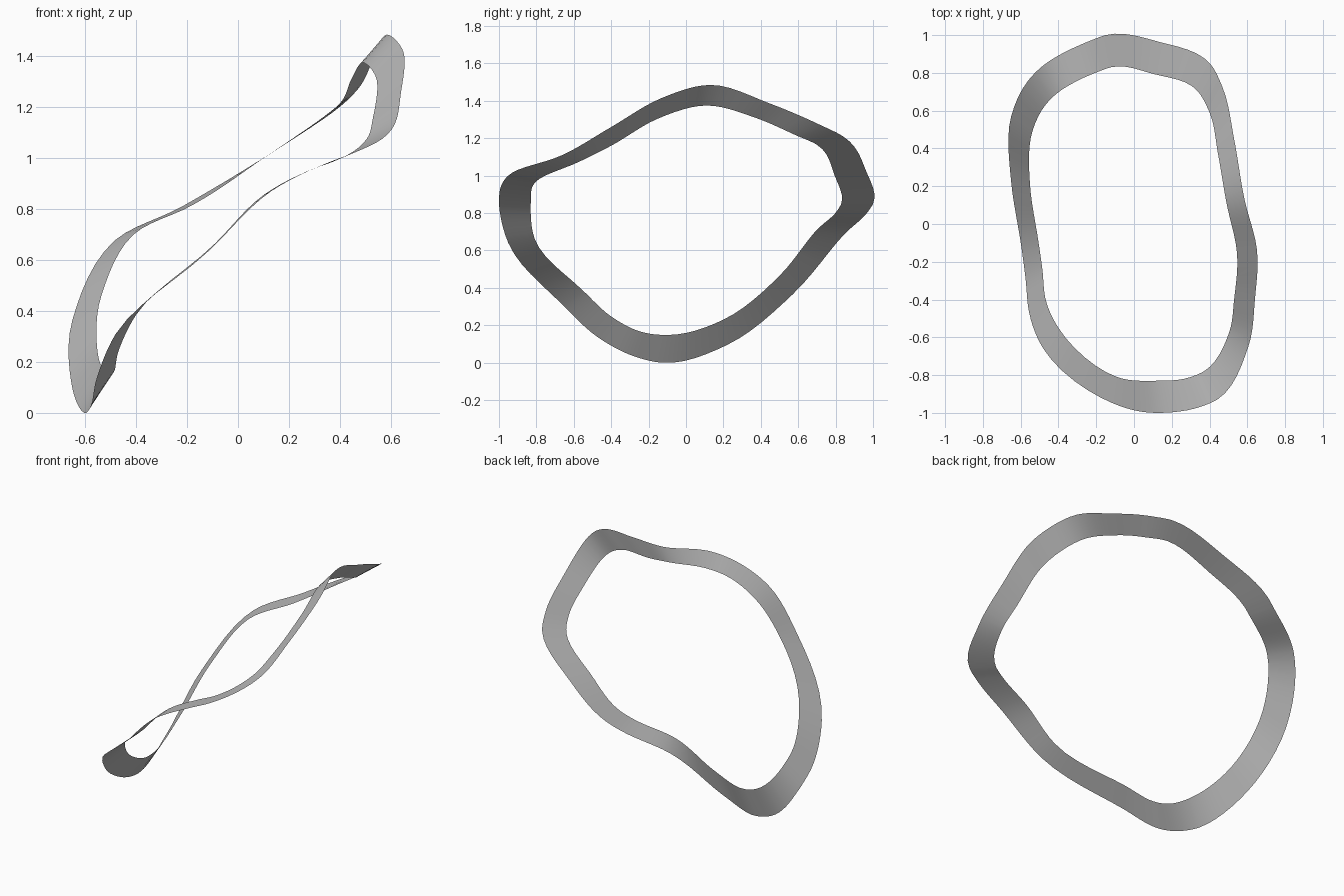
import bpy
import bmesh
from mathutils import Vector

default_cube = bpy.data.objects.get("Cube")
if default_cube:
    bpy.data.objects.remove(default_cube, do_unlink=True)

STEPS = 6  # spans between neighbouring stations

# Stations around the band: a point on the outer rim, then its partner on the inner rim
stations = [
    ((-.15, 1.0, .85), (-.12, .83, .85)),
    ((.13, .965, 1.02), (.10, .795, 1.0)),
    ((.41, .84, 1.21), (.34, .70, 1.165)),
    ((.47, .72, 1.27), (.40, .59, 1.215)),
    ((.53, .45, 1.385), (.445, .37, 1.31)),
    ((.585, .13, 1.485), (.49, .11, 1.375)),
    ((.65, -.13, 1.415), (.545, -.15, 1.305)),
    ((.64, -.40, 1.26), (.53, -.40, 1.16)),
    ((.605, -.65, 1.115), (.505, -.57, 1.075)),
    ((.44, -.93, 1.015), (.37, -.78, .985)),
    ((.36, -.965, .985), (.30, -.81, .96)),
    ((.13, -1.0, .87), (.10, -.83, .855)),
    ((-.11, -.95, .64), (-.09, -.81, .665)),
    ((-.48, -.66, .31), (-.40, -.55, .385)),
    ((-.555, -.47, .135), (-.47, -.39, .24)),
    ((-.575, -.28, .035), (-.485, -.24, .165)),
    ((-.595, -.13, 0), (-.505, -.10, .148)),
    ((-.65, .22, .095), (-.55, .20, .23)),
    ((-.65, .57, .365), (-.535, .50, .465)),
    ((-.48, .84, .68), (-.41, .69, .70)),
    ((-.22, .975, .81), (-.18, .81, .815)),
]


def make_material(name, color):
    material = bpy.data.materials.new(name)
    material.use_nodes = True
    material.diffuse_color = color
    material.node_tree.nodes["Principled BSDF"].inputs["Base Color"].default_value = color
    return material


def smooth_loop(points, steps):
    """Closed smooth path through the points, with tangents weighted by chord length."""
    count = len(points)
    chords = [(points[(i + 1) % count] - points[i]).length for i in range(count)]
    tangents = []
    for i in range(count):
        before, after = chords[i - 1], chords[i]
        slope_in = (points[i] - points[i - 1]) / before
        slope_out = (points[(i + 1) % count] - points[i]) / after
        tangents.append((slope_in * after + slope_out * before) / (before + after))
    path = []
    for i in range(count):
        start, end = points[i], points[(i + 1) % count]
        pull_start = tangents[i] * chords[i]
        pull_end = tangents[(i + 1) % count] * chords[i]
        for step in range(steps):
            t = step / steps
            blend = t * t * (3 - 2 * t)
            path.append(start.lerp(end, blend)
                        + pull_start * (t * (1 - t) ** 2)
                        - pull_end * (t * t * (1 - t)))
    return path


def bridge_rims(name, outer, inner, material):
    """Join two closed rims with a thin, open-edged strip of quads."""
    bm = bmesh.new()
    outer_verts = [bm.verts.new(point) for point in outer]
    inner_verts = [bm.verts.new(point) for point in inner]
    count = len(outer)
    for i in range(count):
        following = (i + 1) % count
        bm.faces.new((outer_verts[i], inner_verts[i],
                      inner_verts[following], outer_verts[following])).smooth = True
    bm.normal_update()
    # Turn the strip so that its broad side looks up
    if sum(face.normal.z * face.calc_area() for face in bm.faces) < 0:
        bmesh.ops.reverse_faces(bm, faces=bm.faces[:])
    mesh = bpy.data.meshes.new(name)
    bm.to_mesh(mesh)
    bm.free()
    mesh.materials.append(material)
    band = bpy.data.objects.new(name, mesh)
    bpy.context.scene.collection.objects.link(band)
    return band


# Wavy closed band
grey = make_material("plain_grey", (.5, .5, .5, 1))
outer_rim = smooth_loop([Vector(outer) for outer, inner in stations], STEPS)
inner_rim = smooth_loop([Vector(inner) for outer, inner in stations], STEPS)
bridge_rims("wavy_band", outer_rim, inner_rim, grey)
